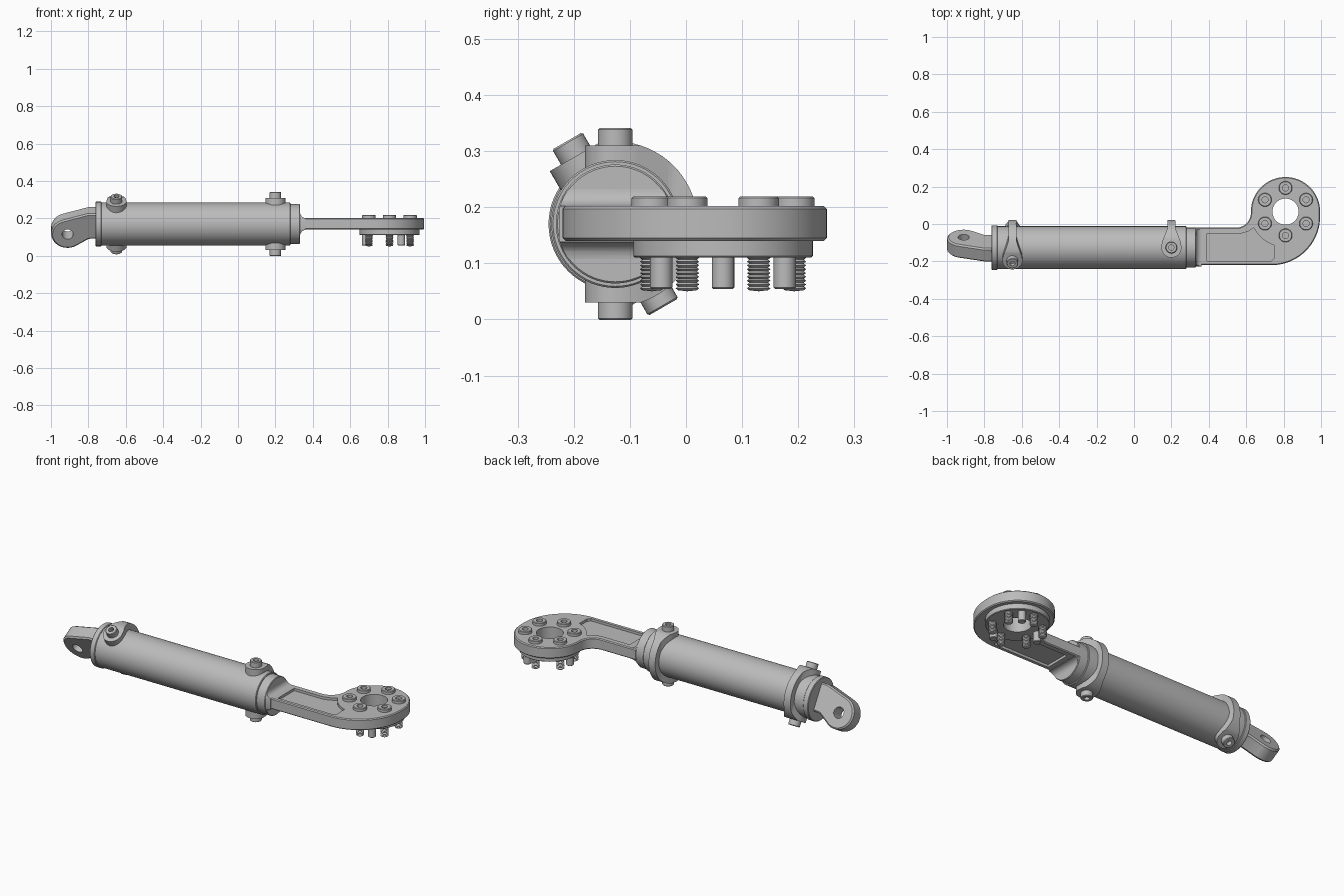
import bpy, bmesh
from math import pi, sin, cos, radians
from mathutils import Matrix, Vector

old = bpy.data.objects.get("Cube")
if old:
    bpy.data.objects.remove(old)

steel = bpy.data.materials.new("steel_grey")
steel.use_nodes = True
GREY = (0.5, 0.5, 0.5, 1)
steel.diffuse_color = GREY
steel.node_tree.nodes["Principled BSDF"].inputs["Base Color"].default_value = GREY

AXIS = Matrix.Translation((0, -0.126, 0.17))    # cylinder axis
TILT = AXIS @ Matrix.Rotation(radians(30), 4, 'X')
ALONG_X = Matrix.Rotation(pi / 2, 4, 'Y')
STAND = Matrix.Rotation(pi / 2, 4, 'X')         # drawing plane xy -> xz
I = Matrix()


def finish(name, bm, m):
    bmesh.ops.remove_doubles(bm, verts=bm.verts, dist=1e-5)
    bmesh.ops.recalc_face_normals(bm, faces=bm.faces)
    me = bpy.data.meshes.new(name)
    bm.to_mesh(me)
    bm.free()
    me.transform(m)
    me.materials.append(steel)
    ob = bpy.data.objects.new(name, me)
    bpy.context.collection.objects.link(ob)
    return ob


def arc(cx, cy, r, a, b, n=16):
    return [(cx + r * cos(radians(a + (b - a) * i / n)),
             cy + r * sin(radians(a + (b - a) * i / n))) for i in range(n + 1)]


def prism(name, pts, z0, z1, m=I):
    bm = bmesh.new()
    face = bm.faces.new([bm.verts.new((x, y, z0)) for x, y in pts])
    top = bmesh.ops.extrude_face_region(bm, geom=[face])["geom"]
    verts = [v for v in top if isinstance(v, bmesh.types.BMVert)]
    bmesh.ops.translate(bm, verts=verts, vec=(0, 0, z1 - z0))
    return finish(name, bm, m)


def lathe(name, profile, m=I, n=48):
    """Spin (radius, height) points about z."""
    bm = bmesh.new()
    vs = [bm.verts.new((r, 0, z)) for r, z in profile]
    es = [bm.edges.new(p) for p in zip(vs, vs[1:])]
    bmesh.ops.spin(bm, geom=vs + es, cent=(0, 0, 0), axis=(0, 0, 1),
                   angle=2 * pi, steps=n, use_duplicate=False)
    return finish(name, bm, m)


def activate(ob):
    bpy.ops.object.select_all(action='DESELECT')
    bpy.context.view_layer.objects.active = ob
    ob.select_set(True)


def apply(ob, kind, **settings):
    activate(ob)
    mod = ob.modifiers.new("step", kind)
    for key, value in settings.items():
        setattr(mod, key, value)
    bpy.ops.object.modifier_apply(modifier=mod.name)


def cut(ob, tool, operation='DIFFERENCE'):
    apply(ob, 'BOOLEAN', object=tool, operation=operation, solver='EXACT')
    bpy.data.objects.remove(tool)


def bevel(ob, width):
    apply(ob, 'BEVEL', width=width, segments=1, limit_method='ANGLE',
          angle_limit=radians(40))


def disc(r, z0, z1, edge=0.0):
    return [(0, z0), (r - edge, z0), (r, z0 + edge), (r, z1 - edge), (r - edge, z1), (0, z1)]


def socket_head(r, z0, z1):
    """Screw head profile with a recessed drive."""
    s, d = r * 0.45, (z1 - z0) * 0.6
    return [(0, z0), (r, z0), (r, z1 - 0.003), (r - 0.003, z1), (s, z1), (s, z1 - d), (0, z1 - d)]


# Cylinder body, base cap and rod gland
lathe("cylinder_tube", disc(0.114, -0.74, 0.28, 0.003), AXIS @ ALONG_X, 64)
lathe("base_cap", disc(0.119, -0.762, -0.73, 0.003), AXIS @ ALONG_X, 64)
lathe("rod_gland", disc(0.106, 0.27, 0.332, 0.003), AXIS @ ALONG_X, 64)

# Flared root joining the gland to the arm
side = [(0.31, 0.065), (0.332, 0.06)] + arc(0.362, 0.062, 0.03, 180, 270, 6)
root = prism("arm_root", side + [(x, -y) for x, y in reversed(side)], -0.1, 0.1, AXIS @ STAND)
cut(root, lathe("root_trim", disc(0.104, 0.2, 0.5), AXIS @ ALONG_X, 64), 'INTERSECT')

# Base lug with its eye, turned about the cylinder axis
lug_outline = ([(-0.75, -0.068), (-0.80, -0.073)] + arc(-0.911, -0.04, 0.088, -60, -255, 24)
               + [(-0.80, 0.085), (-0.75, 0.085)])
lug = prism("base_lug", lug_outline, -0.041, 0.041, TILT @ STAND)
bevel(lug, 0.008)
cut(lug, lathe("eye_cutter", disc(0.03, -0.1, 0.1),
               TILT @ STAND @ Matrix.Translation((-0.911, -0.04, 0)), 32))


# Two port saddles wrapping the back of the tube, each with two plugs
def saddle(name, m):
    plan = arc(0, 0, 0.054, 180, 360, 20) + [(0.05, 0.03), (0.022, 0.1), (0.02, 0.16)]
    plan += [(-x, y) for x, y in reversed(plan[-3:])]
    body = prism(name, plan, -0.2, 0.2, m)
    section = [(-0.06, -0.14)] + arc(0, 0, 0.147, -72, 72, 28) + [(-0.06, 0.14), (-0.06, 0.08)]
    section += arc(0, 0, 0.1, 120, -120, 28) + [(-0.06, -0.08)]
    # Section is drawn in yz and run along x
    yz = Matrix(((0, 0, 1, 0), (1, 0, 0, 0), (0, 1, 0, 0), (0, 0, 0, 1)))
    cut(body, prism("saddle_section", section, -0.1, 0.1, m @ yz), 'INTERSECT')
    for label, turn in (("upper", 0), ("lower", pi)):
        lathe(f"{name}_{label}_plug", socket_head(0.031, 0.13, 0.171),
              m @ Matrix.Rotation(turn, 4, 'X'), 32)


saddle("rod_port_saddle", AXIS @ Matrix.Translation((0.2, 0, 0)))
saddle("base_port_saddle", TILT @ Matrix.Translation((-0.65, 0, 0)))

# Offset arm ending in a round head
HEAD = Vector((0.81, 0.066, 0))
CENTRE = Matrix.Translation(HEAD)
outline = ([(0.325, -0.22)] + arc(0.735, 0.04, 0.26, -90, 0, 24)
           + arc(HEAD.x, HEAD.y, 0.185, 0, 180, 40)
           + arc(0.545, 0.06, 0.08, 0, -90, 12) + [(0.325, -0.02)])
arm = prism("offset_arm", outline, 0.14, 0.202)
bevel(arm, 0.005)
pocket = ([(0.39, -0.198), (0.735, -0.198), (0.75, -0.18), (0.75, -0.115)]
          + arc(HEAD.x, HEAD.y, 0.19, 250, 207, 8)
          + [(0.61, -0.04), (0.57, -0.052), (0.39, -0.052)])
for z0, z1 in ((0.188, 0.25), (0.1, 0.154)):
    cut(arm, prism("pocket_cutter", pocket, z0, z1))
cut(arm, lathe("bore_cutter", disc(0.07, 0, 0.4), CENTRE))

# Flange ring below the head
lathe("head_flange", [(0.07, 0.11), (0.157, 0.11), (0.16, 0.113), (0.16, 0.145),
                      (0.07, 0.145), (0.07, 0.11)], CENTRE, 64)

# Six threaded screws and three locating pins around the bore
thread = [(0, 0.05)]
for i in range(9):
    z = 0.052 + i * 0.0068
    thread += [(0.017, z), (0.021, z + 0.0034)]
thread += [(0.017, 0.115), (0, 0.115)]


def around(angle):
    return CENTRE @ Matrix.Rotation(radians(angle), 4, 'Z') @ Matrix.Translation((0.127, 0, 0))


for i in range(6):
    lathe(f"screw_head_{i + 1}", socket_head(0.036, 0.195, 0.219), around(30 + 60 * i), 32)
    lathe(f"screw_thread_{i + 1}", thread, around(30 + 60 * i), 20)
for i in range(3):
    lathe(f"locating_pin_{i + 1}", disc(0.02, 0.054, 0.115, 0.003), around(60 + 120 * i), 24)

# Smooth rounded surfaces, keep edges sharp
for ob in list(bpy.context.collection.objects):
    if ob.type == 'MESH' and steel.name in ob.data.materials:
        activate(ob)
        bpy.ops.object.shade_smooth_by_angle(angle=radians(30))
